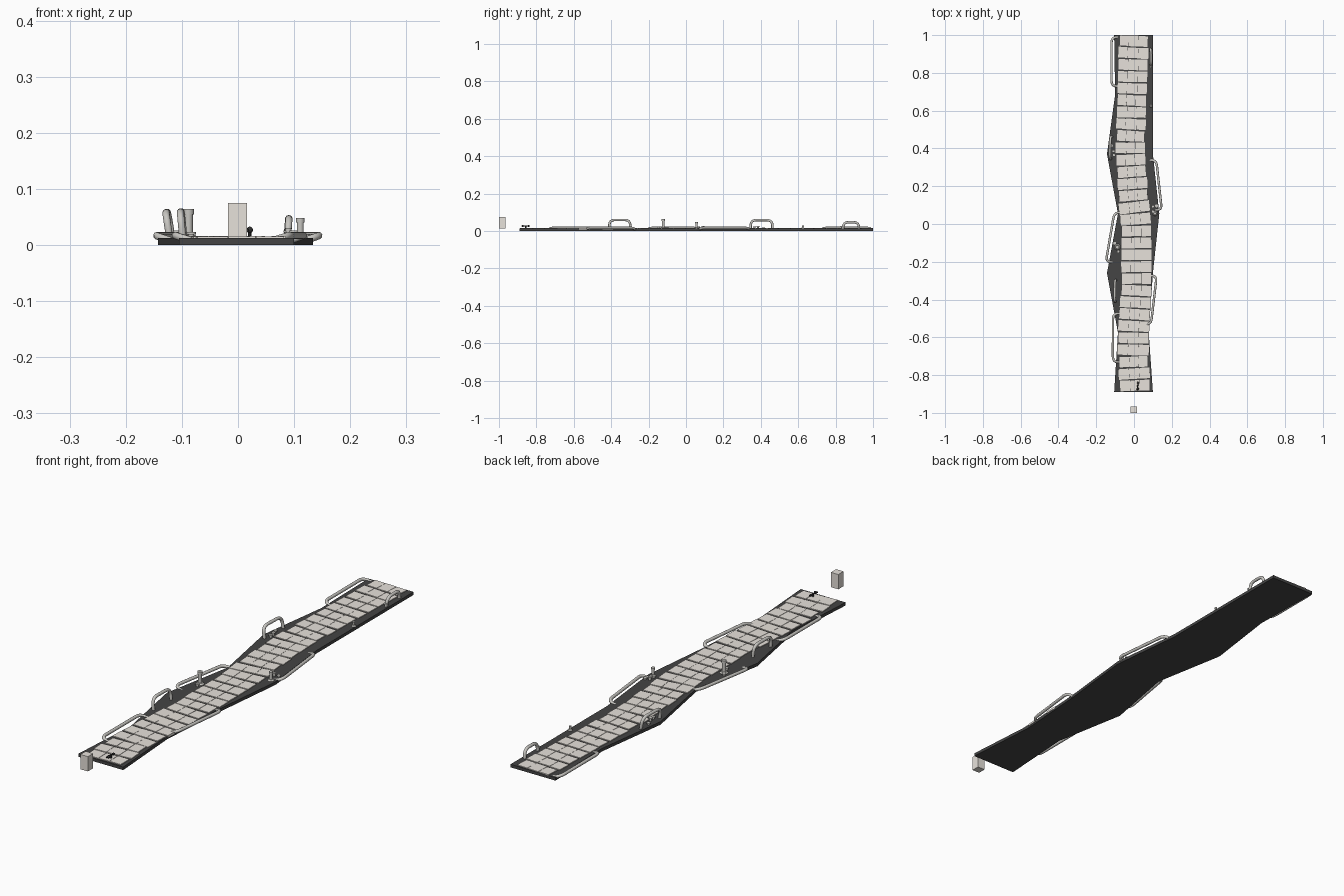
import bpy, bmesh, math, random
from mathutils import Vector, Matrix

if "Cube" in bpy.data.objects:
    bpy.data.objects.remove(bpy.data.objects["Cube"])
random.seed(4)


def material(name, rgb):
    m = bpy.data.materials.new(name)
    m.diffuse_color = (*rgb, 1)
    m.use_nodes = True
    m.node_tree.nodes["Principled BSDF"].inputs["Base Color"].default_value = m.diffuse_color
    return m


ASPHALT = material("dark slab", (0.058, 0.058, 0.058))
STONE = material("pale stone", (0.80, 0.76, 0.71))
STEEL = material("grey metal", (0.58, 0.57, 0.54))
BLACK = material("black metal", (0.03, 0.03, 0.03))


def finish(name, bm, mat, smooth=False):
    bmesh.ops.recalc_face_normals(bm, faces=bm.faces)
    me = bpy.data.meshes.new(name)
    bm.to_mesh(me)
    bm.free()
    me.materials.append(mat)
    ob = bpy.data.objects.new(name, me)
    bpy.context.collection.objects.link(ob)
    if smooth:
        bpy.ops.object.select_all(action='DESELECT')
        ob.select_set(True)
        bpy.context.view_layer.objects.active = ob
        bpy.ops.object.shade_smooth_by_angle(angle=math.radians(40))
    return ob


def add_box(bm, center, size, rot=0, tilt=0):
    m = (Matrix.Translation(center) @ Matrix.Rotation(rot, 4, 'Z')
         @ Matrix.Rotation(tilt, 4, 'Y') @ Matrix.Diagonal((*size, 1)))
    return bmesh.ops.create_cube(bm, size=1, matrix=m)["verts"]


def add_cyl(bm, x, y, z0, z1, r, r2=None, seg=16):
    bmesh.ops.create_cone(bm, cap_ends=True, segments=seg, radius1=r,
                          radius2=r if r2 is None else r2, depth=z1 - z0,
                          matrix=Matrix.Translation((x, y, (z0 + z1) / 2)))


def pipe(name, pts, r, corner, mat=STEEL):
    """Tube along a path with rounded corners."""
    pts = [Vector(p) for p in pts]
    path = [pts[0]]
    for a, b, c in zip(pts, pts[1:], pts[2:]):
        p = b + (a - b).normalized() * min(corner, (a - b).length * 0.8)
        q = b + (c - b).normalized() * min(corner, (c - b).length * 0.8)
        for i in range(7):
            t = i / 6
            path.append(p * (1 - t) ** 2 + b * 2 * t * (1 - t) + q * t * t)
    path.append(pts[-1])
    cu = bpy.data.curves.new(name, 'CURVE')
    cu.dimensions = '3D'
    cu.bevel_depth = r
    cu.bevel_resolution = 3
    cu.use_fill_caps = True
    sp = cu.splines.new('POLY')
    sp.points.add(len(path) - 1)
    for s, p in zip(sp.points, path):
        s.co = (*p, 1)
    ob = bpy.data.objects.new(name, cu)
    bpy.context.collection.objects.link(ob)
    bpy.ops.object.select_all(action='DESELECT')
    ob.select_set(True)
    bpy.context.view_layer.objects.active = ob
    bpy.ops.object.convert(target='MESH')
    ob = bpy.context.object
    ob.name = name
    ob.data.materials.clear()
    ob.data.materials.append(mat)
    bpy.ops.object.shade_smooth_by_angle(angle=math.radians(50))


# Zigzag slab: left and right edge at seven stations along y
ys = [1 - 1.89 * i / 6 for i in range(7)]
left = [-0.105, -0.1, -0.143, -0.085, -0.143, -0.085, -0.105]
right = [0.1, 0.1, 0.1, 0.134, 0.1, 0.078, 0.1]
bm = bmesh.new()
grid = [[bm.verts.new((x, y, z)) for x, z in
         ((l, 0), (r, 0), (r, 0.0125), (l, 0.0125))]
        for y, l, r in zip(ys, left, right)]
for a, b in zip(grid, grid[1:]):
    for i in range(4):
        j = (i + 1) % 4
        bm.faces.new((a[i], a[j], b[j], b[i]))
bm.faces.new(grid[0])
bm.faces.new(grid[-1])
finish("path_slab", bm, ASPHALT)

# Paving: rows of three slightly crooked stones following the bends
mids = [(1, 0.0), (0.7, -0.01), (0.4, -0.02), (0.12, -0.002), (-0.02, 0.013),
        (-0.35, 0.013), (-0.52, 0.0), (-0.68, -0.005), (-0.89, 0.006)]


def center_x(y):
    for (y0, x0), (y1, x1) in zip(mids, mids[1:]):
        if y >= y1:
            return x0 + (x1 - x0) * (y0 - y) / (y0 - y1)
    return mids[-1][1]


bm = bmesh.new()
rows = 30
for i in range(rows):
    y = 0.969 - i * 1.824 / (rows - 1)
    x = center_x(y)
    slope = (center_x(y + 0.03) - center_x(y - 0.03)) / 0.06
    rot = -math.atan(slope) + random.uniform(-0.03, 0.03)
    widths = [random.uniform(0.047, 0.057) for _ in range(3)]
    px = -sum(widths) / 2
    for w in widths:
        off = px + w / 2
        px += w
        add_box(bm, (x + off * math.cos(rot), y + off * math.sin(rot), 0.0115),
                (w - 0.0012, 0.056 + random.uniform(-0.002, 0.002), 0.008),
                rot + random.uniform(-0.02, 0.02), random.uniform(-0.012, 0.012))
finish("paving_stones", bm, STONE)

# Side rails bowing out from the slab edge: (x, y) of both ends, outward sign
rails = [((-0.119, 0.995), (-0.119, 0.723), -1), ((0.118, 0.344), (0.147, 0.068), 1),
         ((-0.104, 0.067), (-0.149, -0.207), -1), ((0.12, -0.268), (0.09, -0.537), 1),
         ((-0.111, -0.468), (-0.112, -0.737), -1)]
for n, ((xa, ya), (xb, yb), s) in enumerate(rails):
    pipe(f"side_rail_{n + 1}", [(xa - s * 0.035, ya - 0.006, 0.006), (xa, ya - 0.006, 0.017),
                                (xb, yb + 0.006, 0.017), (xb - s * 0.035, yb + 0.006, 0.006)],
         0.0065, 0.03)

# Upright hoops standing on the slab, leaning outward a little
hoops = [((-0.117, 0.462), (-0.121, 0.346), 0.058, -0.008),
         ((-0.096, -0.298), (-0.098, -0.41), 0.059, -0.005),
         ((0.087, 0.925), (0.088, 0.84), 0.047, 0.003)]
for n, ((xa, ya), (xb, yb), h, d) in enumerate(hoops):
    pipe(f"upright_hoop_{n + 1}", [(xa, ya, 0.008), (xa + d, ya, h), (xb + d, yb, h), (xb, yb, 0.008)],
         0.0065, 0.03)

# Posts with a flared foot and a cap
posts = [(-0.088, -0.122, 0.064, 1.0), (0.111, 0.056, 0.048, 0.8), (0.09, 0.625, 0.03, 0.55)]
for n, (x, y, h, k) in enumerate(posts):
    bm = bmesh.new()
    add_cyl(bm, x, y, 0.011, 0.018, 0.018 * k, 0.012 * k)
    add_cyl(bm, x, y, 0.016, h - 0.008 * k, 0.0075 * k)
    add_cyl(bm, x, y, h - 0.01 * k, h, 0.0095 * k)
    finish(f"post_{n + 1}", bm, STEEL, True)

# Short studs scattered beside the posts and hoops
studs = [(-0.102, -0.102), (-0.083, -0.146), (0.1, 0.092), (0.119, 0.096), (0.1, 0.066),
         (-0.108, 0.385), (-0.12, 0.415), (-0.106, 0.365), (0.089, 0.835)]
bm = bmesh.new()
for i, (x, y) in enumerate(studs):
    h = 0.02 + 0.003 * (i % 3)
    add_cyl(bm, x, y, 0.011, h, 0.005, seg=12)
    add_cyl(bm, x, y, h - 0.004, h, 0.008, seg=12)
finish("short_studs", bm, STEEL, True)

# Small dark lever lying above the first stones
pipe("lever_bar", [(0.016, -0.88, 0.026), (0.02, -0.855, 0.028), (0.022, -0.835, 0.026)], 0.003, 0.008, BLACK)
bm = bmesh.new()
for y, r in ((-0.872, 0.006), (-0.842, 0.005)):
    bmesh.ops.create_uvsphere(bm, u_segments=10, v_segments=6, radius=r,
                              matrix=Matrix.Translation((0.021, y, 0.027)))
add_cyl(bm, 0.021, -0.857, 0.014, 0.027, 0.003, seg=8)
finish("lever_knobs", bm, BLACK, True)

# Upright block in front of the path
bm = bmesh.new()
add_box(bm, (-0.001, -0.983, 0.0445), (0.034, 0.034, 0.061))
finish("front_block", bm, STONE)
